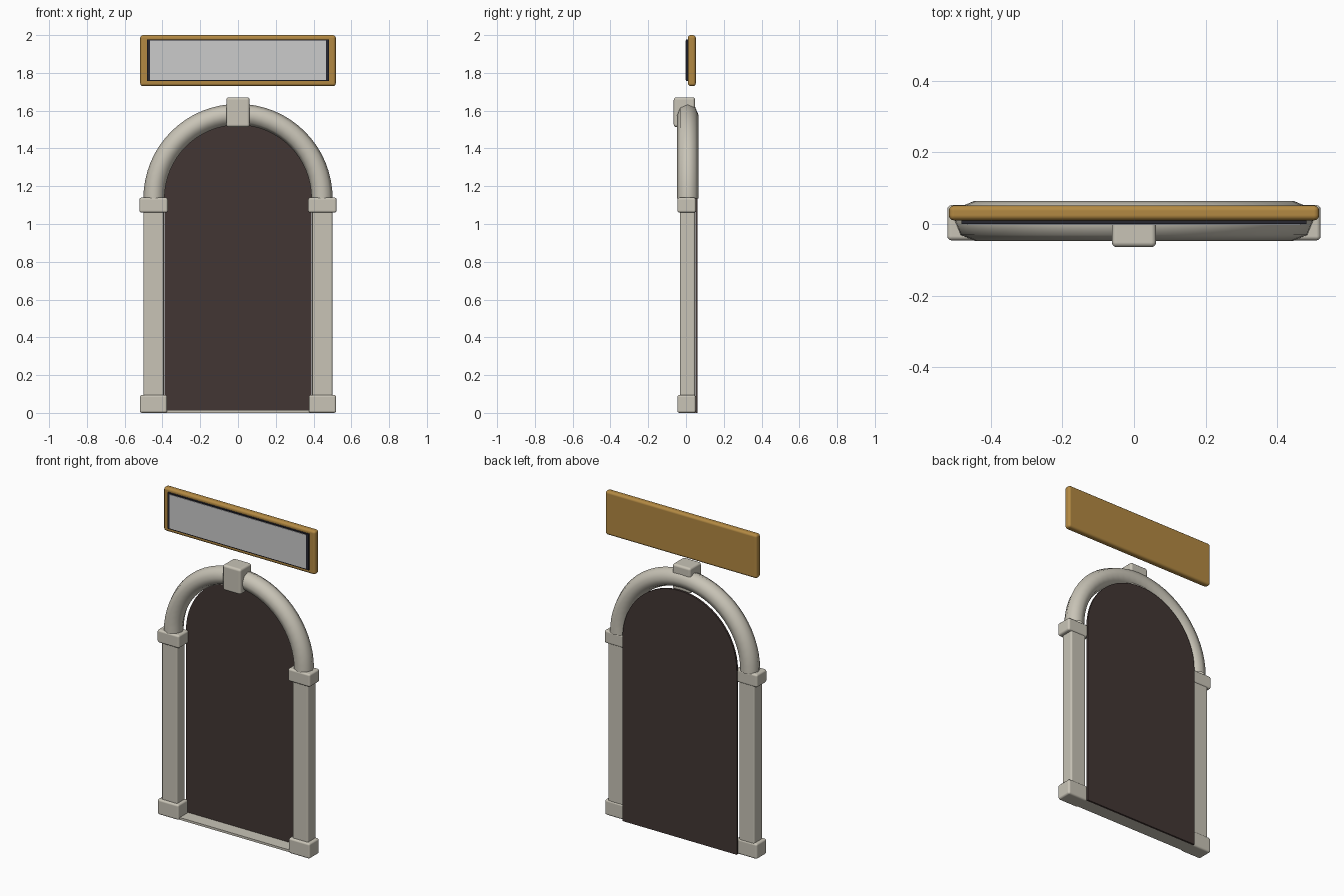
import bpy, bmesh, math
from mathutils import Vector

if "Cube" in bpy.data.objects:
    bpy.data.objects.remove(bpy.data.objects["Cube"])


def material(name, rgb):
    m = bpy.data.materials.new(name)
    m.diffuse_color = (*rgb, 1)
    m.use_nodes = True
    m.node_tree.nodes["Principled BSDF"].inputs["Base Color"].default_value = m.diffuse_color
    return m


STONE = material("stone", (0.58, 0.55, 0.47))
GOLD = material("gold", (0.45, 0.25, 0.055))
DARK = material("dark_trim", (0.02, 0.02, 0.03))
BROWN = material("dark_brown", (0.055, 0.037, 0.034))


def finish(bm, name, mat=None, smooth=False):
    bmesh.ops.recalc_face_normals(bm, faces=bm.faces)
    me = bpy.data.meshes.new(name)
    bm.to_mesh(me)
    bm.free()
    me.polygons.foreach_set("use_smooth", [smooth] * len(me.polygons))
    ob = bpy.data.objects.new(name, me)
    bpy.context.collection.objects.link(ob)
    if mat:
        me.materials.append(mat)
    return ob


def block(name, x, y, z, mat=None, bevel=0.0):
    """Box from (min, max) ranges, with optional rounded edges."""
    bm = bmesh.new()
    bmesh.ops.create_cube(bm, size=1)
    lo, hi = Vector((x[0], y[0], z[0])), Vector((x[1], y[1], z[1]))
    for v in bm.verts:
        v.co = (lo + hi) / 2 + v.co * (hi - lo)
    ob = finish(bm, name, mat, smooth=bevel > 0)
    if bevel:
        mod = ob.modifiers.new("bevel", "BEVEL")
        mod.width = bevel
        mod.segments = 3
        mod.harden_normals = True
    return ob


SPRING = 1.135  # height where the arch begins

# Columns with bases and capitals
for side, s in (("left", -1), ("right", 1)):
    def span(a, b):
        return sorted((s * a, s * b))
    block(side + "_base", span(0.375, 0.52), (-0.046, 0.052), (0, 0.095), STONE, 0.012)
    block(side + "_column", span(0.393, 0.50), (-0.032, 0.048), (0.085, 1.075), STONE, 0.01)
    block(side + "_capital", span(0.371, 0.522), (-0.046, 0.053), (1.06, 1.14), STONE, 0.012)

# Arch: eight-sided tube swept over half a circle
bm = bmesh.new()
ring = []
for i in range(8):
    a = i * math.tau / 8
    ring.append(bm.verts.new((0.445 + 0.056 * math.cos(a), 0.009 + 0.056 * math.sin(a), SPRING)))
edges = [bm.edges.new((ring[i], ring[(i + 1) % 8])) for i in range(8)]
bmesh.ops.spin(bm, geom=ring + edges, cent=(0, 0, SPRING), axis=(0, -1, 0),
               angle=math.pi, steps=32)
finish(bm, "arch", STONE, smooth=True)

# Keystone and door sill
block("keystone", (-0.062, 0.062), (-0.065, 0.048), (1.513, 1.671), STONE, 0.014)
block("sill", (-0.39, 0.39), (-0.032, 0.05), (0, 0.014), STONE)

# Arched back panel
bm = bmesh.new()
outline = [(-0.39, 0), (0.39, 0)]
outline += [(0.39 * math.cos(i * math.pi / 32), SPRING + 0.39 * math.sin(i * math.pi / 32))
            for i in range(33)]
face = bm.faces.new([bm.verts.new((x, 0.05, z)) for x, z in outline])
back = bmesh.ops.extrude_face_region(bm, geom=[face])["geom"]
bmesh.ops.translate(bm, vec=(0, 0.012, 0),
                    verts=[g for g in back if isinstance(g, bmesh.types.BMVert)])
finish(bm, "back_panel", BROWN)

# Sign above the arch
block("sign_frame", (-0.518, 0.518), (0.01, 0.052), (1.73, 2.0), GOLD, 0.015)
block("sign_border", (-0.482, 0.482), (0.0, 0.02), (1.756, 1.978), DARK)
block("sign_screen", (-0.465, 0.465), (-0.003, 0.01), (1.763, 1.972))
